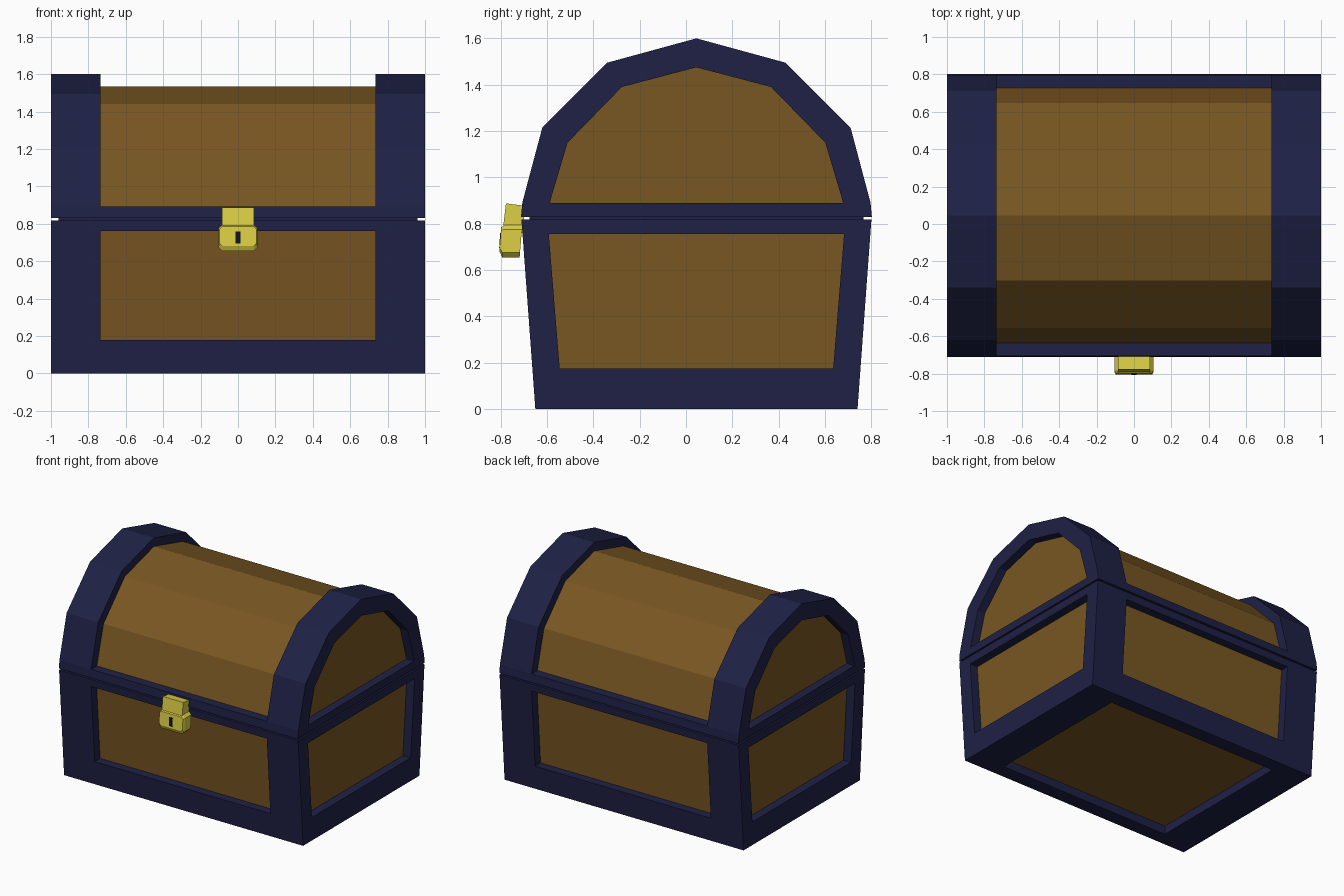
import bpy, bmesh
from mathutils import Vector

if "Cube" in bpy.data.objects:
    bpy.data.objects.remove(bpy.data.objects["Cube"])


def material(name, rgb):
    m = bpy.data.materials.new(name)
    m.diffuse_color = (*rgb, 1)
    m.use_nodes = True
    m.node_tree.nodes["Principled BSDF"].inputs["Base Color"].default_value = m.diffuse_color
    return m


BLUE = material("dark_blue", (0.013, 0.015, 0.06))
WOOD = material("wood", (0.19, 0.095, 0.016))
BRASS = material("brass", (0.72, 0.62, 0.06))
BLACK = material("black", (0.005, 0.005, 0.008))


def finish(name, bm, *mats):
    bmesh.ops.remove_doubles(bm, verts=bm.verts, dist=0.0005)
    bmesh.ops.recalc_face_normals(bm, faces=bm.faces)
    me = bpy.data.meshes.new(name)
    bm.to_mesh(me)
    bm.free()
    for m in mats:
        me.materials.append(m)
    ob = bpy.data.objects.new(name, me)
    bpy.context.collection.objects.link(ob)
    return ob


def face(bm, pts, mat=0):
    bm.faces.new([bm.verts.new(p) for p in pts]).material_index = mat


def bridge(bm, a, b):
    for i in range(len(a)):
        j = (i + 1) % len(a)
        face(bm, [a[i], a[j], b[j], b[i]])


def recess(bm, outer, inner, push):
    """Frame ring, recess walls and a sunken wooden panel."""
    floor = [Vector(p) + Vector(push) for p in inner]
    bridge(bm, outer, inner)
    bridge(bm, inner, floor)
    face(bm, floor, 1)


def loft(name, loops, mat):
    bm = bmesh.new()
    for a, b in zip(loops, loops[1:]):
        bridge(bm, a, b)
    face(bm, loops[0])
    face(bm, loops[-1])
    return finish(name, bm, mat)


CY, D, XI = 0.045, 0.065, 0.735      # profile centre, recess depth, band edge
TOP, SEAM = 0.818, 0.83

# Base: tapered box with five recessed panels
bm = bmesh.new()
half = lambda z: 0.695 + 0.06 * z / TOP
for s in (-1, 1):
    ring = lambda x, z0, z1: [(-x, CY + s * half(z0), z0), (x, CY + s * half(z0), z0),
                              (x, CY + s * half(z1), z1), (-x, CY + s * half(z1), z1)]
    recess(bm, ring(1, 0, TOP), ring(XI, 0.178, 0.762), (0, -s * D, 0))
    end = lambda w0, z0, w1, z1: [(s, CY - w0, z0), (s, CY + w0, z0),
                                  (s, CY + w1, z1), (s, CY - w1, z1)]
    recess(bm, end(half(0), 0, half(TOP), TOP), end(0.59, 0.175, 0.637, 0.755), (-s * D, 0, 0))
rect = lambda x, w, z: [(-x, CY - w, z), (x, CY - w, z), (x, CY + w, z), (-x, CY + w, z)]
recess(bm, rect(1, half(0), 0), rect(XI, 0.585, 0), (0, 0, D))
face(bm, rect(1, half(TOP), TOP))
finish("chest_base", bm, BLUE, WOOD)


# Lid: faceted barrel with raised end bands
def arch(pts):
    return [(CY - w, z) for w, z in pts] + [(CY + w, z) for w, z in reversed(pts) if w]


outer = arch([(0.757, SEAM), (0.751, 0.892), (0.665, 1.215), (0.385, 1.495), (0, 1.6)])
inner = arch([(0.632, 0.89), (0.626, 0.915), (0.556, 1.15), (0.322, 1.39), (0, 1.475)])
barrel = arch([(0.682, 0.892), (0.602, 1.18), (0.348, 1.44), (0, 1.535)])
at = lambda x, prof: [(x, y, z) for y, z in prof]
bm = bmesh.new()
for s in (-1, 1):
    recess(bm, at(s, outer), at(s, inner), (-s * D, 0, 0))
    bridge(bm, at(s, outer), at(s * XI, outer))
    step_o, step_i = at(s * XI, outer[1:-1]), at(s * XI, barrel)
    for i in range(len(barrel) - 1):
        face(bm, [step_o[i], step_o[i + 1], step_i[i + 1], step_i[i]])
for i in range(len(barrel) - 1):
    a, b = at(-XI, barrel), at(XI, barrel)
    face(bm, [a[i], b[i], b[i + 1], a[i + 1]], 1)
# rim strips, ledges and underside between the bands
strip = [barrel[0], outer[1], outer[0], outer[-1], outer[-2], barrel[-1]]
for p, q in zip(strip, strip[1:]):
    face(bm, [(-XI, *p), (XI, *p), (XI, *q), (-XI, *q)])
finish("chest_lid", bm, BLUE, WOOD)

# Seam filler set back inside the gap
loft("seam_filler", [rect(0.96, 0.72, TOP - 0.03), rect(0.96, 0.72, SEAM + 0.03)], BLUE)

# Latch: hasp plate and chamfered lock body
hasp = [(-0.70, 0.878), (-0.777, 0.888), (-0.792, 0.76), (-0.70, 0.76)]
loft("lock_hasp", [at(-0.085, hasp), at(0.085, hasp)], BRASS)


def octagon(y, x, zb, zt, c):
    right = [(x - c, zb), (x, zb + c), (x, zt - c), (x - c, zt)]
    pts = right + [(-a, b) for a, b in reversed(right)]
    return [(a, y + 0.08 * (b - 0.69), b) for a, b in pts]


loft("lock_body", [octagon(-0.715, 0.105, 0.655, 0.795, 0.02),
                   octagon(-0.79, 0.105, 0.655, 0.795, 0.02),
                   octagon(-0.805, 0.098, 0.682, 0.785, 0.013)], BRASS)
hole = lambda y: [(-0.014, y, 0.695), (0.014, y, 0.695), (0.014, y + 0.004, 0.76), (-0.014, y + 0.004, 0.76)]
loft("keyhole", [hole(-0.78), hole(-0.806)], BLACK)
